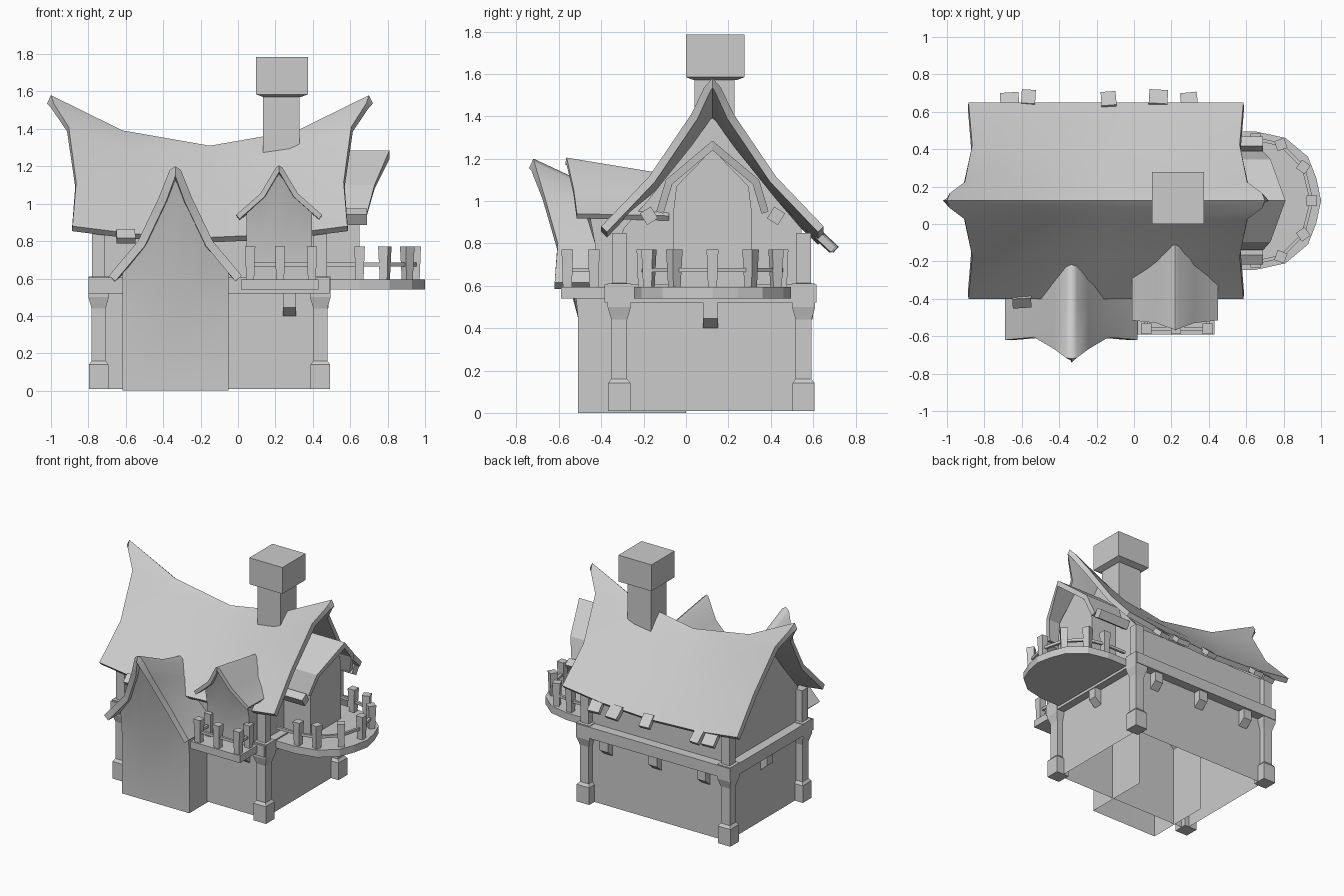
import bpy, bmesh, math
from mathutils import Vector, Matrix

cube = bpy.data.objects.get("Cube")
if cube:
    bpy.data.objects.remove(cube)

GREY = (0.6, 0.6, 0.6, 1)
mat = bpy.data.materials.new("plain grey")
mat.use_nodes = True
mat.diffuse_color = GREY
bsdf = mat.node_tree.nodes["Principled BSDF"]
bsdf.inputs["Base Color"].default_value = GREY
bsdf.inputs["Roughness"].default_value = 0.9

CX, CY = -0.15, 0.125          # centre of the house


def finish(name, bm):
    me = bpy.data.meshes.new(name)
    bm.to_mesh(me)
    bm.free()
    me.materials.append(mat)
    ob = bpy.data.objects.new(name, me)
    bpy.context.collection.objects.link(ob)
    return ob


def smooth(ob, degrees):
    bpy.ops.object.select_all(action="DESELECT")
    ob.select_set(True)
    bpy.context.view_layer.objects.active = ob
    bpy.ops.object.shade_smooth_by_angle(angle=math.radians(degrees))


def mirrored(half, c):
    """Full outline from a half outline running from edge up to peak."""
    return [(c - o, z) for o, z in half] + [(c + o, z) for o, z in reversed(half) if o > 0]


def both(half):
    """Signed offsets across the ridge for rows listed from the peak down."""
    return [(-r[0], *r[1:]) for r in reversed(half)] + list(half[1:])


def prism(name, outline, axis, a, b, caps=True):
    """Extrude a 2D outline along an axis from a to b."""
    place = {"x": lambda p, d: (d, p[0], p[1]),
             "y": lambda p, d: (p[0], d, p[1]),
             "z": lambda p, d: (p[0], p[1], d)}[axis]
    bm = bmesh.new()
    ends = [[bm.verts.new(place(p, d)) for p in outline] for d in (a, b)]
    n = len(outline)
    if caps:
        for e in ends:
            bm.faces.new(e)
    for i in range(n):
        j = (i + 1) % n
        bm.faces.new((ends[0][i], ends[0][j], ends[1][j], ends[1][i]))
    bmesh.ops.recalc_face_normals(bm, faces=bm.faces)
    return finish(name, bm)


def box(name, x, y, z, caps=True):
    return prism(name, [(x[0], y[0]), (x[1], y[0]), (x[1], y[1]), (x[0], y[1])], "z", *z, caps)


def column(name, x, y, rings, turn=0):
    """Square column through (height, width) rings."""
    bm = bmesh.new()
    loops = []
    for z, w in rings:
        loops.append([bm.verts.new(Matrix.Rotation(turn, 3, "Z") @ Vector((sx * w / 2, sy * w / 2, 0))
                                   + Vector((x, y, z)))
                      for sx, sy in ((-1, -1), (1, -1), (1, 1), (-1, 1))])
    for lo, hi in zip(loops, loops[1:]):
        for i in range(4):
            j = (i + 1) % 4
            bm.faces.new((lo[i], lo[j], hi[j], hi[i]))
    bm.faces.new(loops[0])
    bm.faces.new(loops[-1])
    bmesh.ops.recalc_face_normals(bm, faces=bm.faces)
    return finish(name, bm)


def block(name, centre, size, rot=(0, 0, 0)):
    bm = bmesh.new()
    bmesh.ops.create_cube(bm, size=1, matrix=Matrix.Diagonal((*size, 1)))
    ob = finish(name, bm)
    ob.location = centre
    ob.rotation_euler = rot


def rail(name, p, q, z):
    p, q = Vector(p), Vector(q)
    d = q - p
    block(name, (*((p + q) / 2), z), (d.length, 0.018, 0.02), (0, 0, math.atan2(d.y, d.x)))


def roof(name, sections, thick, angle=62):
    """Skin a row of cross-sections, thicken inward and smooth."""
    bm = bmesh.new()
    rows = [[bm.verts.new(p) for p in s] for s in sections]
    for a, b in zip(rows, rows[1:]):
        for i in range(len(a) - 1):
            bm.faces.new((a[i], a[i + 1], b[i + 1], b[i]))
    bm.normal_update()
    if sum(f.normal.z for f in bm.faces) < 0:
        bmesh.ops.reverse_faces(bm, faces=bm.faces)
    ob = finish(name, bm)
    mod = ob.modifiers.new("thickness", "SOLIDIFY")
    mod.thickness = thick
    mod.offset = -1
    mod.use_even_offset = True
    bpy.context.view_layer.objects.active = ob
    bpy.ops.object.modifier_apply(modifier="thickness")
    smooth(ob, angle)


def leaning_walls(name, c, y, floor, bend, tops, back):
    """Walls whose front leans out above the bend to meet the roof rim; tops are offset, y, z."""
    bm = bmesh.new()
    cols = [[bm.verts.new(p) for p in ((c + o, y, floor), (c + o, y, bend), (c + o, ty, tz))]
            for o, ty, tz in both(tops)]
    for end in (0, -1):
        o = tops[-1][0] * (1 if end else -1)
        rear = [bm.verts.new((c + o, back, z)) for z in (floor, bend, tops[-1][2])]
        cols.insert(0 if end == 0 else len(cols), rear)
    for a, b in zip(cols, cols[1:]):
        for k in (0, 1):
            bm.faces.new((a[k], b[k], b[k + 1], a[k + 1]))
    smooth(finish(name, bm), 60)


# Main roof: rows are offset, end height, middle height, half length
main = both([(0, 1.58, 1.31, 0.85), (0.04, 1.535, 1.275, 0.835), (0.1, 1.41, 1.215, 0.755),
             (0.3, 1.115, 1.04, 0.715), (0.525, 0.88, 0.82, 0.735)])
roof("main_roof", [[(CX + t * h, CY + o, m + (e - m) * t * t) for o, e, m, h in main]
                   for t in (-1, -0.55, 0, 0.55, 1)], 0.038)

# Walls, gables and beam ring
box("house_walls", (-0.73, 0.43), (-0.3, 0.545), (0.01, 0.86), False)
gable = mirrored([(0.42, 0.8), (0.42, 0.87), (0.3, 1.01), (0.1, 1.26), (0, 1.4)], CY)
prism("left_gable", gable, "x", 0.41, 0.43)
prism("right_gable", gable, "x", -0.73, -0.71)
box("beam_ring", (-0.8, 0.49), (-0.385, 0.615), (0.52, 0.605), False)
for sx, wall in ((-0.8, -0.73), (0.43, 0.49)):
    for z in (0.52, 0.6):
        box("beam_side", (sx, wall), (-0.385, 0.615), (z, z + 0.005))
for sy, wall in ((-0.385, -0.3), (0.545, 0.615)):
    for z in (0.52, 0.6):
        box("beam_long", (-0.73, 0.43), (sy, wall), (z, z + 0.005))

# Corner posts with footing and bracket
for px in (-0.745, 0.44):
    for py in (-0.315, 0.555):
        column("corner_post", px, py, [(0.01, 0.105), (0.14, 0.105), (0.16, 0.075), (0.44, 0.075),
                                       (0.5, 0.11), (0.61, 0.11), (0.612, 0.07), (0.85, 0.07)])


# Joist ends below the beam ring
def joist(c, wall, sign, axis):
    out = wall + sign * 0.055
    prism("joist_end", [(wall, 0.53), (out, 0.53), (out, 0.445), (wall, 0.4)], axis, c - 0.035, c + 0.035)


joist(0.275, -0.3, -1, "x")
for jx in (-0.55, -0.14, 0.27):
    joist(jx, 0.545, 1, "x")
joist(CY - 0.01, 0.43, 1, "y")
joist(CY - 0.01, -0.73, -1, "y")

# Chimney
box("chimney_stack", (0.135, 0.33), (0.04, 0.23), (1.2, 1.58))
column("chimney_cap", 0.235, 0.138, [(1.57, 0.2), (1.585, 0.278), (1.785, 0.278)])

# Entrance porch: rows are offset, then (y, z) at front, middle and back
PX = -0.335
porch = both([(0, (-0.72, 1.2), (-0.42, 1.06), (-0.1, 0.98)), (0.03, (-0.715, 1.18), (-0.42, 1.045), (-0.1, 0.965)),
              (0.09, (-0.67, 1.03), (-0.42, 0.95), (-0.1, 0.88)), (0.2, (-0.605, 0.8), (-0.42, 0.78), (-0.1, 0.75)),
              (0.355, (-0.62, 0.615), (-0.42, 0.615), (-0.25, 0.615))])
roof("porch_roof", [[(PX + r[0], *r[k]) for r in porch] for k in (1, 2, 3)], 0.045)
leaning_walls("porch_walls", PX, -0.51, 0, 0.45,
              [(0, -0.69, 1.125), (0.075, -0.65, 0.995), (0.19, -0.575, 0.775), (0.283, -0.53, 0.66)], 0)

# Front dormer: rows are offset, front y, front z, back z
DX = 0.22
dormer = both([(0, -0.565, 1.205, 1.125), (0.018, -0.56, 1.192, 1.115), (0.1, -0.53, 1.055, 1.02),
               (0.23, -0.515, 0.94, 0.93)])
roof("dormer_roof", [[(DX + o, y, z) for o, y, z, b in dormer],
                     [(DX + o, -0.08, b) for o, y, z, b in dormer]], 0.028)
leaning_walls("dormer_walls", DX, -0.43, 0.58, 0.8,
              [(0, -0.54, 1.16), (0.1, -0.5, 1.025), (0.175, -0.46, 0.96)], -0.2)

# Front balcony
box("front_balcony_floor", (0.015, 0.43), (-0.59, -0.3), (0.54, 0.595))
path = [(0.065, -0.435), (0.065, -0.56), (0.225, -0.56), (0.395, -0.56), (0.395, -0.435)]
for x, y in path:
    column("balcony_post", x, y, [(0.59, 0.042), (0.77, 0.055)])
for p, q in zip(path, path[1:]):
    rail("balcony_rail", p, q, 0.675)

# Side dormer with gambrel roof and eave beams
side = both([(0, 1.285, 0.81), (0.22, 1.1, 0.73), (0.265, 0.95, 0.69)])
roof("side_dormer_roof", [[(x, CY + o, z) for o, z, x in side],
                          [(0.3, CY + o, z) for o, z, x in side]], 0.035, 30)
prism("side_dormer_walls", mirrored([(0.185, 0.58), (0.185, 0.95), (0.17, 1.07), (0, 1.245)], CY), "x", 0.43, 0.65)
for s in (-1, 1):
    block("side_eave_beam", (0.56, CY + s * 0.3, 0.93), (0.26, 0.06, 0.065), (-s * 0.55, 0, 0))

# Rounded side balcony
edge = [(0.45, 0.37), (0.65, 0.37), (0.81, 0.335), (0.93, 0.235), (0.975, 0.12)]
outline = [(x, CY - o) for x, o in edge] + [(1.0, CY)] + [(x, CY + o) for x, o in reversed(edge)]
prism("side_balcony_floor", outline, "z", 0.54, 0.595)
spots = [(0.65, 0.33, 0), (0.785, 0.3, 0.35), (0.905, 0.18, 0.95)]
ring = ([(x, CY - o, math.pi / 2 - a) for x, o, a in spots] + [(0.95, CY, 0)]
        + [(x, CY + o, a) for x, o, a in reversed(spots)])
for x, y, a in ring:
    column("balcony_post", x, y, [(0.59, 0.042), (0.77, 0.056)], a)
path = [(0.47, ring[0][1])] + [r[:2] for r in ring] + [(0.47, ring[-1][1])]
for p, q in zip(path, path[1:]):
    rail("balcony_rail", p, q, 0.675)

# Loose slabs tucked at the eaves
for x, y, w, r in ((-0.665, 0.655, 0.1, 0.06), (-0.565, 0.67, 0.075, -0.06), (-0.135, 0.66, 0.08, 0.08),
                   (0.13, 0.67, 0.1, -0.06), (0.295, 0.655, 0.09, 0.1)):
    block("eave_slab", (x, y, 0.805), (w, 0.1, 0.035), (-0.75, 0, r))
block("eave_slab", (-0.6, -0.41, 0.825), (0.1, 0.07, 0.04), (0.75, 0, 0.06))
